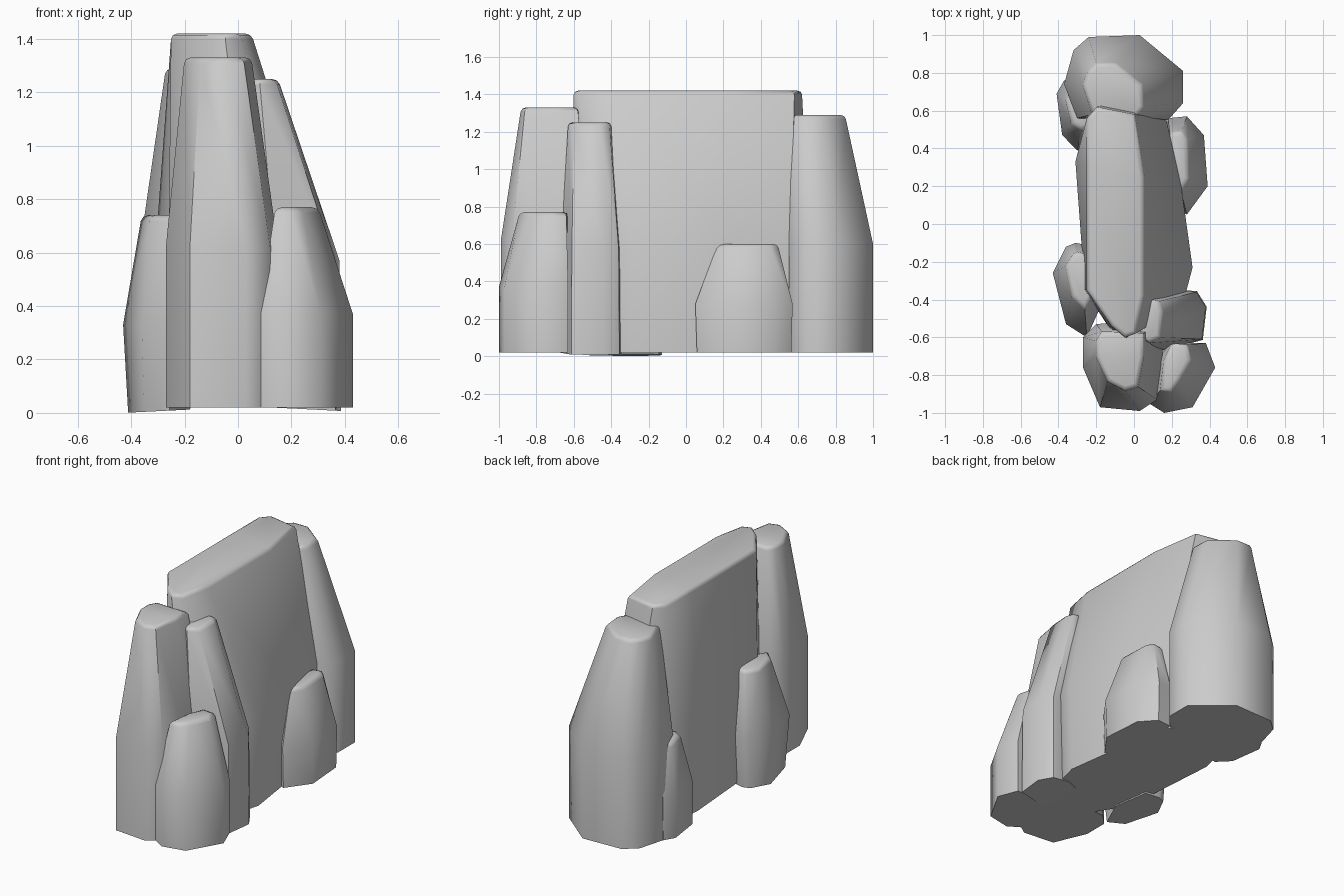
import bpy, bmesh
from mathutils import Vector


def column(name, mid, top, z_mid, z_top, z_low=0.02, shrink=0.97, tilt=0.0):
    """Faceted rock column lofted from base ring to widest ring to chamfered top."""
    n = len(mid)
    cx = sum(p[0] for p in mid) / n
    cy = sum(p[1] for p in mid) / n
    base = [(cx + (x - cx) * shrink, cy + (y - cy) * shrink) for x, y in mid]
    bm = bmesh.new()
    rings = []
    for pts, z in ((base, z_low), (mid, z_mid), (top, z_top)):
        rings.append([bm.verts.new((x, y, z)) for x, y in pts])
    # Lift the inner side of the underside on the uneven rocks
    for v in rings[0]:
        v.co.z += tilt * max(0.0, 0.43 - abs(v.co.x))
    for a, b in zip(rings, rings[1:]):
        for i in range(n):
            j = (i + 1) % n
            bm.faces.new((a[i], a[j], b[j], b[i]))
    bm.faces.new(rings[0][::-1])
    cap = bm.faces.new(rings[2])
    bmesh.ops.recalc_face_normals(bm, faces=bm.faces[:])
    bmesh.ops.bevel(bm, geom=list(cap.edges), offset=0.022, segments=2,
                    profile=0.5, affect='EDGES', clamp_overlap=True)
    mesh = bpy.data.meshes.new(name)
    bm.to_mesh(mesh)
    bm.free()
    ob = bpy.data.objects.new(name, mesh)
    bpy.context.collection.objects.link(ob)
    bpy.ops.object.select_all(action='DESELECT')
    ob.select_set(True)
    bpy.context.view_layer.objects.active = ob
    bpy.ops.object.shade_smooth_by_angle(angle=0.9)
    return ob


# Long central slab
column("central_slab",
       [(0.17, 0.56), (0.25, 0.2), (0.31, -0.23), (0.26, -0.42), (0.05, -0.62),
        (-0.10, -0.60), (-0.26, -0.35), (-0.31, 0.33), (-0.25, 0.57), (-0.08, 0.66)],
       [(0.0, 0.58), (0.05, 0.25), (0.05, -0.38), (0.01, -0.58), (-0.05, -0.6),
        (-0.12, -0.54), (-0.25, -0.35), (-0.25, 0.3), (-0.25, 0.56), (-0.2, 0.62)],
       0.6, 1.42)

# Tall rock at the back
column("back_rock",
       [(0.26, 0.64), (0.26, 0.81), (0.03, 1.0), (-0.24, 0.99),
        (-0.32, 0.92), (-0.37, 0.74), (-0.30, 0.56), (0.18, 0.55)],
       [(0.05, 0.62), (0.04, 0.74), (-0.10, 0.85), (-0.20, 0.85),
        (-0.24, 0.81), (-0.27, 0.74), (-0.22, 0.58), (0.02, 0.57)],
       0.6, 1.29, shrink=1.0)

# Tall rock at the front
column("front_rock",
       [(0.15, -0.50), (0.15, -0.75), (0.12, -0.93), (0.03, -0.99),
        (-0.18, -0.97), (-0.27, -0.76), (-0.27, -0.60), (-0.20, -0.53)],
       [(0.05, -0.58), (0.05, -0.70), (0.02, -0.86), (-0.05, -0.88),
        (-0.14, -0.83), (-0.20, -0.70), (-0.20, -0.62), (-0.17, -0.57)],
       0.62, 1.33, shrink=1.0)

# Low rock at the front right corner
column("front_right_rock",
       [(0.38, -0.63), (0.43, -0.76), (0.31, -0.97), (0.16, -1.0),
        (0.08, -0.95), (0.09, -0.75), (0.18, -0.63)],
       [(0.28, -0.64), (0.30, -0.72), (0.24, -0.83), (0.20, -0.89),
        (0.14, -0.88), (0.16, -0.72), (0.20, -0.63)],
       0.37, 0.77, shrink=1.0)

# Slim leaning rock on the right
column("right_leaning_rock",
       [(0.22, -0.35), (0.33, -0.36), (0.38, -0.44), (0.36, -0.61),
        (0.14, -0.67), (0.06, -0.60), (0.06, -0.42)],
       [(0.09, -0.40), (0.13, -0.41), (0.15, -0.46), (0.14, -0.60),
        (0.08, -0.63), (0.03, -0.60), (0.03, -0.42)],
       0.57, 1.25, z_low=0.005, tilt=0.05, shrink=1.03)

# Low rock on the right
column("right_low_rock",
       [(0.28, 0.57), (0.37, 0.47), (0.39, 0.20), (0.28, 0.05),
        (0.18, 0.10), (0.14, 0.35), (0.18, 0.56)],
       [(0.25, 0.49), (0.28, 0.45), (0.29, 0.24), (0.25, 0.17),
        (0.19, 0.19), (0.17, 0.35), (0.19, 0.48)],
       0.28, 0.60)

# Low rocks on the left
column("left_front_rock",
       [(-0.20, -0.12), (-0.31, -0.10), (-0.36, -0.12), (-0.43, -0.26),
        (-0.36, -0.53), (-0.25, -0.60), (-0.16, -0.40)],
       [(-0.22, -0.17), (-0.30, -0.15), (-0.32, -0.16), (-0.36, -0.22),
        (-0.33, -0.38), (-0.26, -0.45), (-0.20, -0.35)],
       0.33, 0.74, z_low=0.0, tilt=0.05, shrink=0.86)
column("left_back_rock",
       [(-0.20, 0.72), (-0.37, 0.76), (-0.41, 0.69), (-0.38, 0.47),
        (-0.30, 0.39), (-0.20, 0.42)],
       [(-0.24, 0.68), (-0.33, 0.70), (-0.36, 0.66), (-0.33, 0.53),
        (-0.28, 0.50), (-0.22, 0.52)],
       0.28, 0.60)
